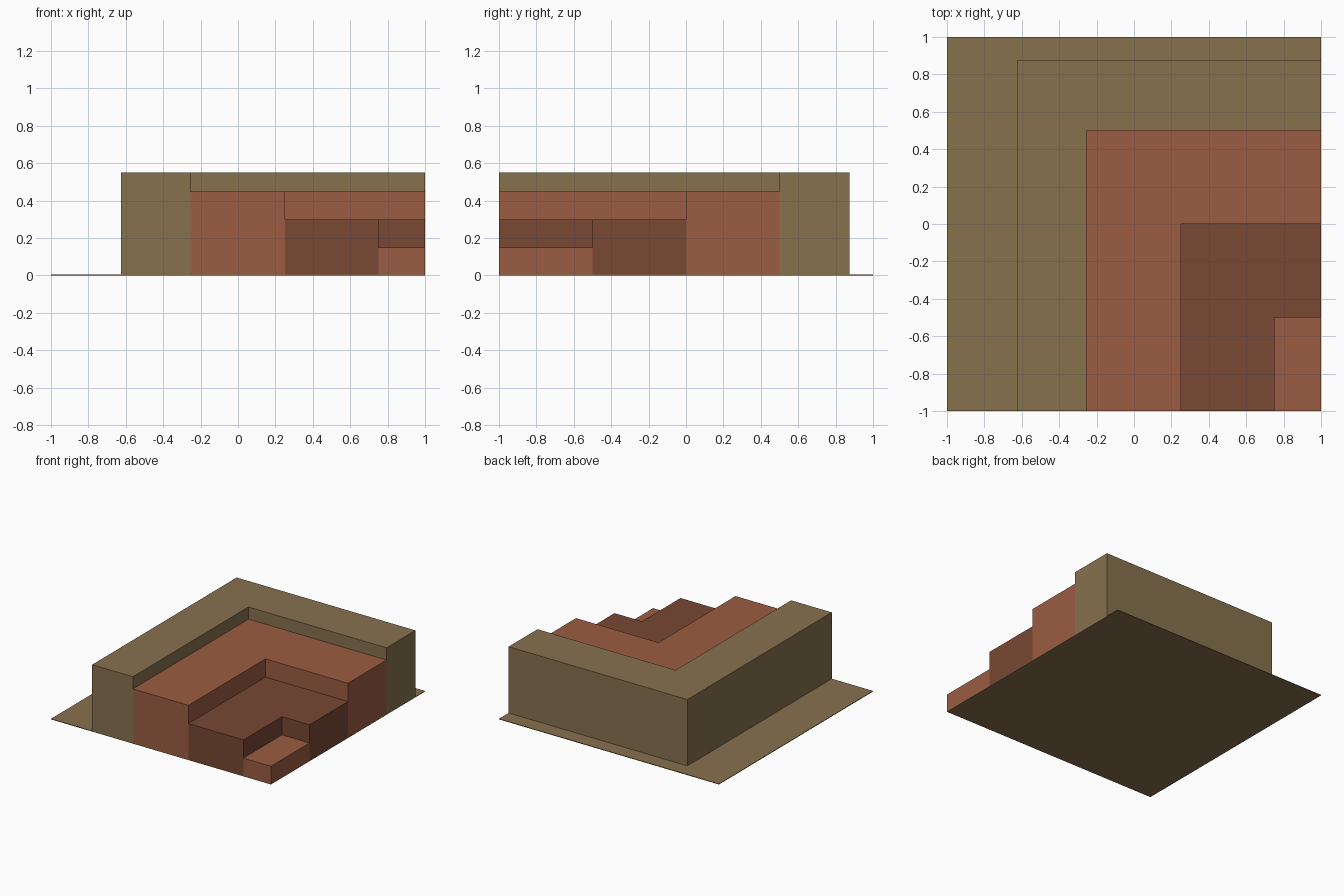
import bpy
import bmesh

cube = bpy.data.objects.get("Cube")
if cube:
    bpy.data.objects.remove(cube, do_unlink=True)


def make_material(name, rgb):
    mat = bpy.data.materials.new(name)
    mat.use_nodes = True
    color = (*rgb, 1.0)
    mat.diffuse_color = color
    mat.node_tree.nodes["Principled BSDF"].inputs["Base Color"].default_value = color
    return mat


olive = make_material("olive tan", (0.242, 0.165, 0.076))
rust = make_material("rust red", (0.328, 0.107, 0.054))
brown = make_material("dark brown", (0.188, 0.065, 0.034))

EDGE = 1.0      # shared front and right limit of every part
BASE = 0.005    # ground plate thickness


def extrude_outline(name, outline, bottom, top, mat):
    """Flat outline raised into a solid prism."""
    bm = bmesh.new()
    face = bm.faces.new([bm.verts.new((x, y, bottom)) for x, y in outline])
    raised = bmesh.ops.extrude_face_region(bm, geom=[face])["geom"]
    verts = [v for v in raised if isinstance(v, bmesh.types.BMVert)]
    bmesh.ops.translate(bm, verts=verts, vec=(0, 0, top - bottom))
    bmesh.ops.recalc_face_normals(bm, faces=bm.faces)
    mesh = bpy.data.meshes.new(name)
    bm.to_mesh(mesh)
    bm.free()
    mesh.materials.append(mat)
    obj = bpy.data.objects.new(name, mesh)
    bpy.context.collection.objects.link(obj)


def corner_block(name, corner, bottom, top, mat, inner=None):
    """Block from its back-left corner to the shared edges, L-shaped if inner is given."""
    x, y = corner
    outline = [(x, -EDGE), (x, y), (EDGE, y)]
    if inner:
        ix, iy = inner
        outline += [(EDGE, iy), (ix, iy), (ix, -EDGE)]
    else:
        outline += [(EDGE, -EDGE)]
    extrude_outline(name, outline, bottom, top, mat)


# Ground plate
corner_block("ground_plate", (-EDGE, EDGE), 0, BASE, olive)

# Nested tiers, from the outer wall down to the lowest step
tiers = [
    ("outer_wall", (-0.625, 0.875), 0.55, olive),
    ("upper_step", (-0.255, 0.5), 0.45, rust),
    ("middle_step", (0.25, 0.0), 0.3, brown),
    ("lowest_step", (0.75, -0.5), 0.15, rust),
]
inner_corners = [tier[1] for tier in tiers[1:]] + [None]
for (name, corner, top, mat), inner in zip(tiers, inner_corners):
    corner_block(name, corner, BASE, top, mat, inner)
